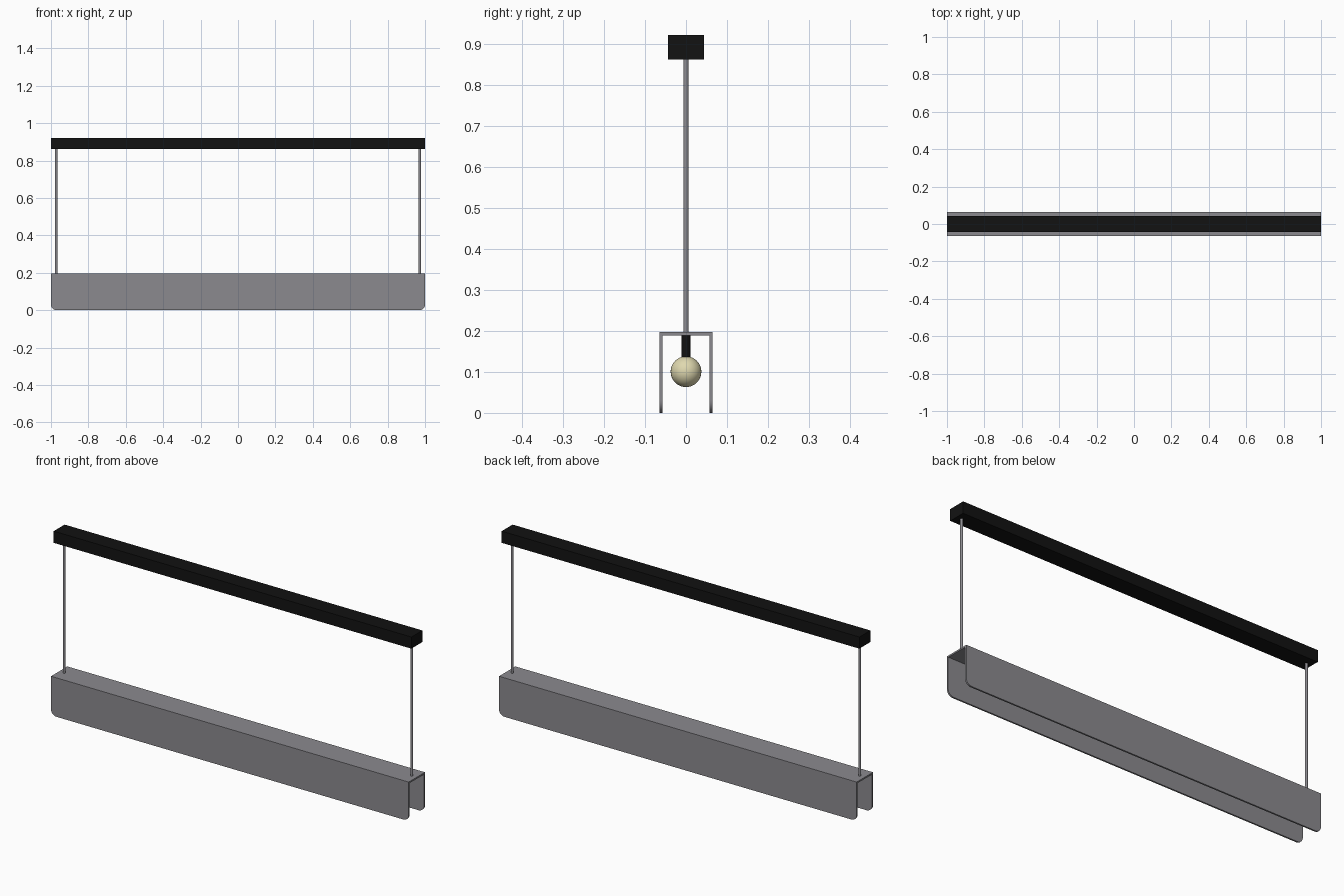
import bpy, bmesh, math
from mathutils import Matrix

if "Cube" in bpy.data.objects:
    bpy.data.objects.remove(bpy.data.objects["Cube"])


def material(name, rgb):
    m = bpy.data.materials.new(name)
    m.diffuse_color = (*rgb, 1)
    m.use_nodes = True
    m.node_tree.nodes["Principled BSDF"].inputs["Base Color"].default_value = m.diffuse_color
    return m


BLACK = material("matt black", (0.006, 0.006, 0.006))
GREY = material("brushed grey", (0.26, 0.255, 0.275))
GLOW = material("warm glass", (0.74, 0.69, 0.43))


def finish(bm, name, mat, smooth=False):
    bmesh.ops.recalc_face_normals(bm, faces=bm.faces)
    me = bpy.data.meshes.new(name)
    bm.to_mesh(me)
    bm.free()
    me.materials.append(mat)
    ob = bpy.data.objects.new(name, me)
    bpy.context.collection.objects.link(ob)
    if smooth:
        bpy.ops.object.select_all(action='DESELECT')
        ob.select_set(True)
        bpy.context.view_layer.objects.active = ob
        bpy.ops.object.shade_smooth_by_angle(angle=math.radians(40))
    return ob


def cylinder(name, mat, x, z0, z1, r, sides=32):
    bm = bmesh.new()
    bmesh.ops.create_cone(bm, cap_ends=True, segments=sides, radius1=r, radius2=r,
                          depth=z1 - z0, matrix=Matrix.Translation((x, 0, (z0 + z1) / 2)))
    return finish(bm, name, mat, True)


# Ceiling bar
bm = bmesh.new()
bmesh.ops.create_cube(bm, size=1, matrix=Matrix.Translation((0, 0, 0.8925))
                      @ Matrix.Diagonal((2, 0.087, 0.059, 1)))
finish(bm, "ceiling_bar", BLACK)

# Shade: inverted U section run along x, lower end corners rounded
W, T, H = 0.065, 0.008, 0.197
section = [(-W, 0), (-W, H), (W, H), (W, 0), (W - T, 0), (W - T, H - T),
           (T - W, H - T), (T - W, 0)]
bm = bmesh.new()
ends = [[bm.verts.new((x, y, z)) for y, z in section] for x in (-1, 1)]
n = len(section)
for i in range(n):
    j = (i + 1) % n
    bm.faces.new((ends[0][i], ends[0][j], ends[1][j], ends[1][i]))
for e in ends:
    for ids in ((0, 1, 6, 7), (1, 2, 5, 6), (2, 3, 4, 5)):
        bm.faces.new([e[i] for i in ids])
corners = [e for e in bm.edges
           if all(v.co.z < 0.001 for v in e.verts)
           and abs(e.verts[0].co.x - e.verts[1].co.x) < 0.001]
bmesh.ops.bevel(bm, geom=corners, offset=0.03, offset_type='OFFSET',
                segments=8, profile=0.5, affect='EDGES')
finish(bm, "shade_channel", GREY, True)

# Hanging rods
for side, x in (("left", -0.972), ("right", 0.972)):
    cylinder("hanging_rod_" + side, GREY, x, H - 0.004, 0.866, 0.0065)

# Row of bulbs with sockets
COUNT = 5
for i in range(COUNT):
    x = -0.8 + 1.6 * i / (COUNT - 1)
    cylinder(f"socket_{i + 1}", BLACK, x, 0.134, H - T + 0.001, 0.011)
    bm = bmesh.new()
    bmesh.ops.create_uvsphere(bm, u_segments=32, v_segments=20, radius=0.0375,
                              matrix=Matrix.Translation((x, 0, 0.1005)))
    finish(bm, f"bulb_{i + 1}", GLOW, True)
